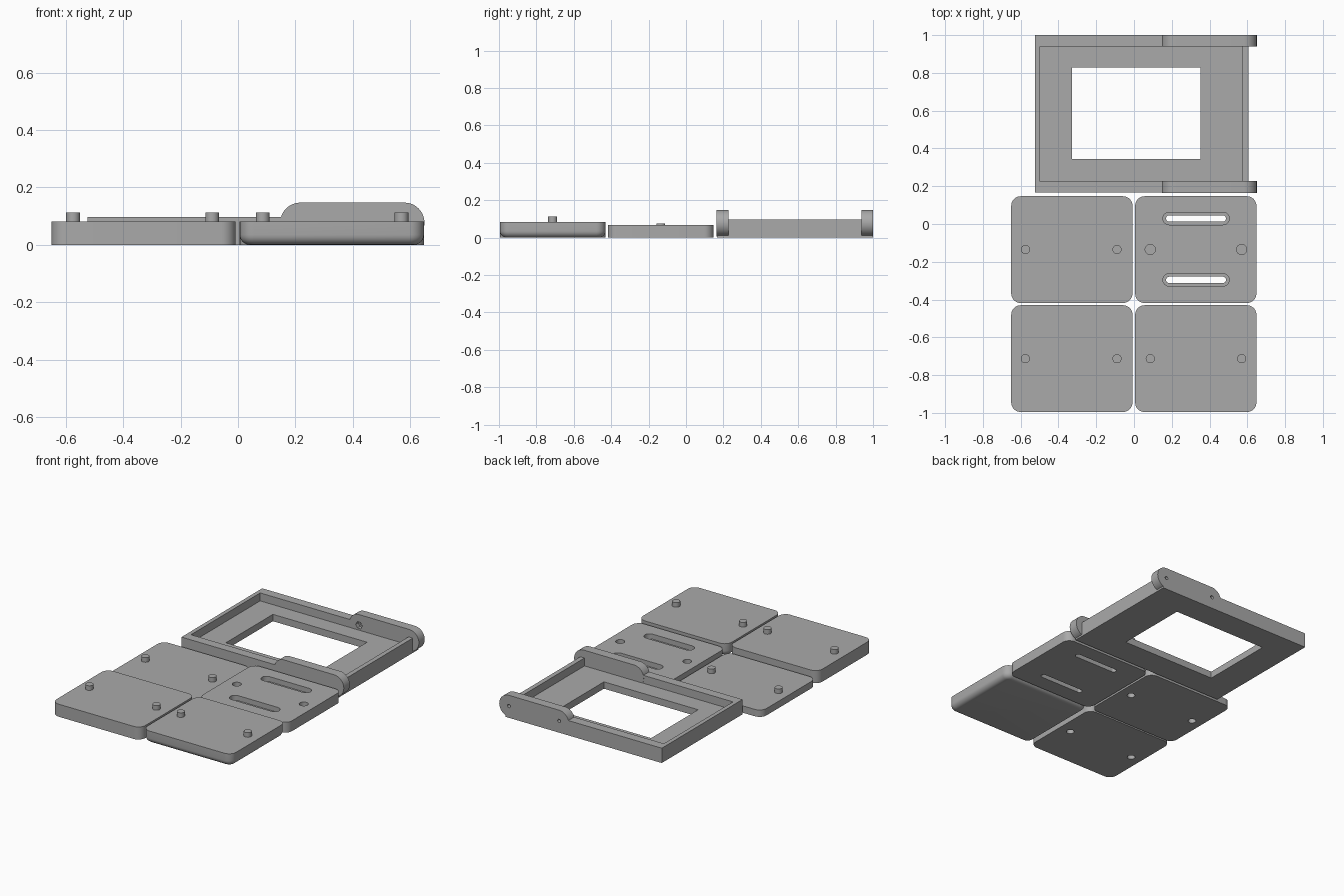
import bpy, bmesh, math
from mathutils import Matrix

if "Cube" in bpy.data.objects:
    bpy.data.objects.remove(bpy.data.objects["Cube"])

grey = bpy.data.materials.new("plain_grey")
grey.diffuse_color = (0.4, 0.4, 0.4, 1)
grey.use_nodes = True
grey.node_tree.nodes["Principled BSDF"].inputs["Base Color"].default_value = grey.diffuse_color


def rounded(x0, x1, y0, y1, r, seg=8):
    """Outline of a rectangle with rounded corners."""
    if r == 0:
        return [(x0, y0), (x1, y0), (x1, y1), (x0, y1)]
    pts = []
    corners = [(x1 - r, y1 - r), (x0 + r, y1 - r), (x0 + r, y0 + r), (x1 - r, y0 + r)]
    for k, (cx, cy) in enumerate(corners):
        for i in range(seg + 1):
            a = math.pi / 2 * (k + i / seg)
            p = (cx + r * math.cos(a), cy + r * math.sin(a))
            if not pts or math.dist(p, pts[-1]) > 1e-5:
                pts.append(p)
    if math.dist(pts[0], pts[-1]) < 1e-5:
        pts.pop()
    return pts


def circle(x, y, r, n=32):
    return [(x + r * math.cos(2 * math.pi * i / n), y + r * math.sin(2 * math.pi * i / n))
            for i in range(n)]


def prism(name, outline, a, b, along_y=False, fillet=0):
    """Extrude an outline from a to b along z, or an x-z outline along y."""
    bm = bmesh.new()
    base = bm.faces.new([bm.verts.new((u, v, a)) for u, v in outline])
    up = bmesh.ops.extrude_face_region(bm, geom=[base])["geom"]
    bmesh.ops.translate(bm, vec=(0, 0, b - a),
                        verts=[g for g in up if isinstance(g, bmesh.types.BMVert)])
    if fillet:
        rim = [e for e in bm.edges if all(v.co.z < a + 1e-5 for v in e.verts)]
        bmesh.ops.bevel(bm, geom=rim, offset=fillet, segments=6, profile=0.5, affect='EDGES')
    if along_y:
        bm.transform(Matrix(((1, 0, 0, 0), (0, 0, 1, 0), (0, 1, 0, 0), (0, 0, 0, 1))))
    bmesh.ops.recalc_face_normals(bm, faces=bm.faces)
    mesh = bpy.data.meshes.new(name)
    bm.to_mesh(mesh)
    bm.free()
    mesh.materials.append(grey)
    obj = bpy.data.objects.new(name, mesh)
    bpy.context.collection.objects.link(obj)
    return obj


def combine(obj, others, operation):
    """Apply a boolean with each helper and remove the helper."""
    for other in others:
        mod = obj.modifiers.new("shape", 'BOOLEAN')
        mod.operation, mod.object, mod.solver = operation, other, 'EXACT'
        dg = bpy.context.evaluated_depsgraph_get()
        mesh = bpy.data.meshes.new_from_object(obj.evaluated_get(dg))
        obj.modifiers.clear()
        obj.data = mesh
        bpy.data.objects.remove(other)


def smooth(obj):
    bpy.ops.object.select_all(action='DESELECT')
    obj.select_set(True)
    bpy.context.view_layer.objects.active = obj
    bpy.ops.object.shade_smooth_by_angle(angle=math.radians(30))


LEFT, RIGHT = (-0.65, -0.008), (0.006, 0.648)
FRONT, BACK = (-0.995, -0.43), (-0.418, 0.147)
PEG_L, PEG_R = (-0.575, -0.09), (0.086, 0.57)
PEG_FRONT, PEG_BACK = -0.713, -0.135

# Pegged plates: name, x range, y range, thickness, peg x, peg y, fillet, sockets below
for name, xs, ys, h, px, py, fillet, sockets in (
        ("front_left_plate", LEFT, FRONT, 0.082, PEG_L, PEG_FRONT, 0, True),
        ("front_right_plate", RIGHT, FRONT, 0.082, PEG_R, PEG_FRONT, 0.035, False),
        ("back_left_plate", LEFT, BACK, 0.045, PEG_L, PEG_BACK, 0, True)):
    plate = prism(name, rounded(*xs, *ys, 0.05), 0, h, fillet=fillet)
    combine(plate, [prism("peg", circle(x, py, 0.024), h - 0.01, h + 0.03) for x in px], 'UNION')
    if sockets:
        combine(plate, [prism("socket", circle(x, py, 0.024), -0.05, 0.03) for x in px],
                'DIFFERENCE')
    smooth(plate)

# Slotted plate with stepped slots and blind sockets on top
slotted = prism("slotted_plate", rounded(*RIGHT, *BACK, 0.05), 0, 0.068)
cuts = [prism("socket", circle(x, PEG_BACK, 0.027), 0.03, 0.1) for x in PEG_R]
for y in (0.029, -0.296):
    cuts.append(prism("slot", rounded(0.17, 0.487, y - 0.017, y + 0.017, 0.017), -0.1, 0.2))
    cuts.append(prism("slot_step", rounded(0.153, 0.504, y - 0.033, y + 0.033, 0.033), 0.035, 0.2))
combine(slotted, cuts, 'DIFFERENCE')
smooth(slotted)

# Tray frame with recessed floor and window
frame = prism("tray_frame", rounded(-0.525, 0.605, 0.166, 1.0, 0), 0, 0.097)
combine(frame, [prism("recess", rounded(-0.498, 0.575, 0.226, 0.94, 0), 0.045, 0.3),
                prism("window", rounded(-0.328, 0.353, 0.343, 0.829, 0), -0.1, 0.3)], 'DIFFERENCE')

# Round-ended hinge ears on both rails, bored through, with hexagonal nut pockets inside
ear = rounded(0.147, 0.65, 0.007, 0.147, 0.07, seg=12)
combine(frame, [prism("ear", ear, 0.164, 0.2265, True),
                prism("ear", ear, 0.9395, 1.0, True)], 'UNION')
bores = []
for x in (0.217, 0.58):
    for y0, y1 in ((0.1, 0.2265), (0.9395, 1.1)):
        bores.append(prism("bore", circle(x, 0.077, 0.011, 20), y0, y1, True))
for y0, y1 in ((0.2, 0.24), (0.925, 0.966)):
    bores.append(prism("nut_pocket", circle(0.217, 0.077, 0.024, 6), y0, y1, True))
combine(frame, bores, 'DIFFERENCE')
smooth(frame)
